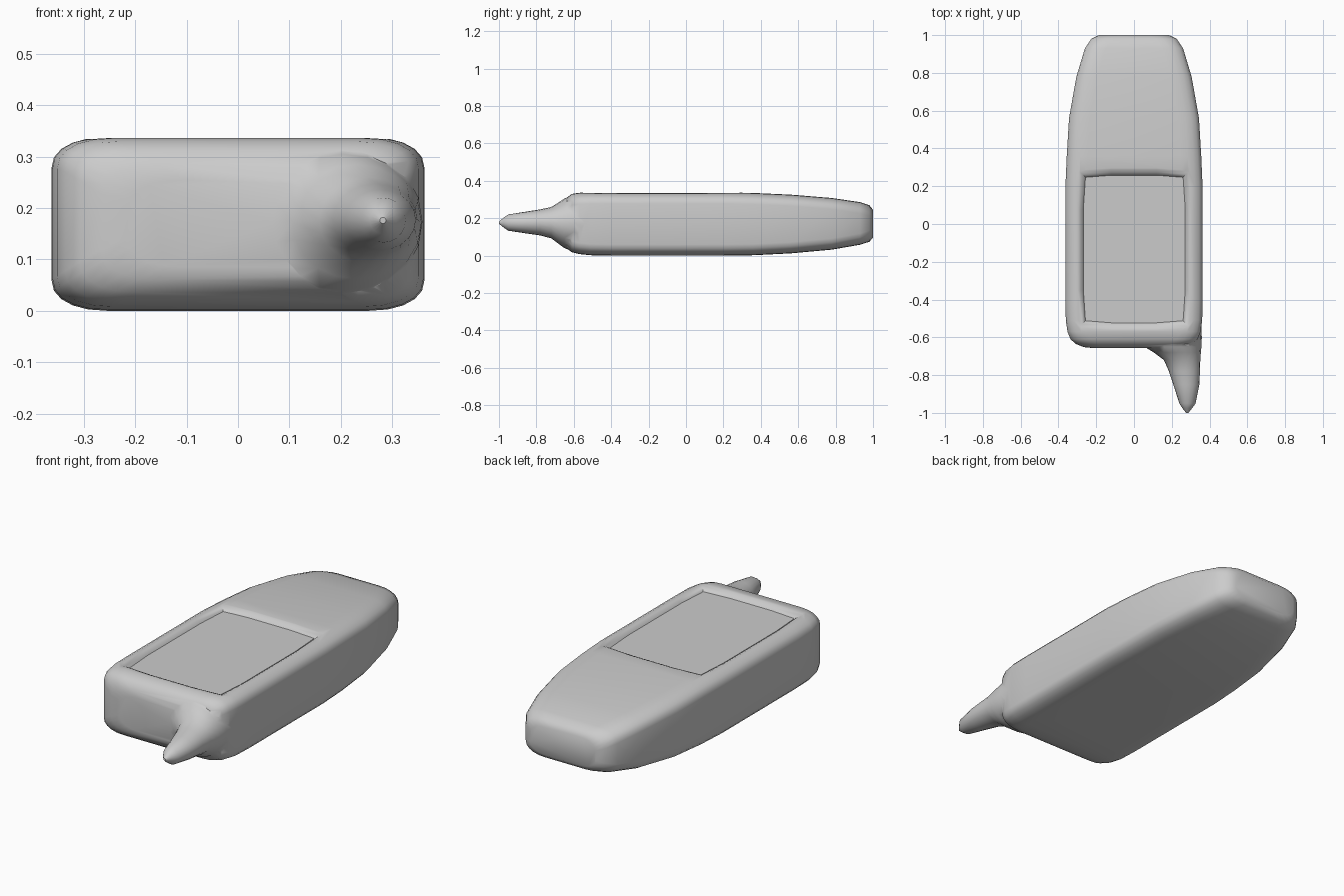
import bpy, bmesh, math

if "Cube" in bpy.data.objects:
    bpy.data.objects.remove(bpy.data.objects["Cube"])

grey = bpy.data.materials.new("plain grey")
grey.diffuse_color = (0.6, 0.6, 0.6, 1)
grey.use_nodes = True
grey.node_tree.nodes["Principled BSDF"].inputs["Base Color"].default_value = grey.diffuse_color


def loft(name, rings):
    """Skin a list of equal-length point rings and cap both ends."""
    bm = bmesh.new()
    loops = [[bm.verts.new(p) for p in ring] for ring in rings]
    n = len(loops[0])
    for a, b in zip(loops, loops[1:]):
        for i in range(n):
            j = (i + 1) % n
            bm.faces.new((a[i], a[j], b[j], b[i]))
    bm.faces.new(loops[0][::-1])
    bm.faces.new(loops[-1])
    bmesh.ops.recalc_face_normals(bm, faces=bm.faces)
    mesh = bpy.data.meshes.new(name)
    bm.to_mesh(mesh)
    bm.free()
    ob = bpy.data.objects.new(name, mesh)
    bpy.context.collection.objects.link(ob)
    mesh.materials.append(grey)
    return ob


def body_ring(y, w, lo, hi):
    """Rounded rectangle across the body."""
    rx, rz, pts = 0.11, min(0.06, (hi - lo) / 3), []
    for k, (sx, sz) in enumerate(((1, 1), (-1, 1), (-1, -1), (1, -1))):
        cz = hi - rz if sz > 0 else lo + rz
        for i in range(6):
            a = math.radians(90 * k + 18 * i)
            c, s = math.cos(a), math.sin(a)
            px = math.copysign(abs(c) ** 0.9, c) * rx
            pz = math.copysign(abs(s) ** 0.9, s) * rz
            pts.append((sx * (w - rx) + px, y, cz + pz))
    return pts


def oval_ring(y, x0, x1, z0, z1):
    pts = []
    for i in range(20):
        a = math.tau * i / 20
        pts.append(((x0 + x1) / 2 + (x1 - x0) / 2 * math.cos(a), y,
                    (z0 + z1) / 2 + (z1 - z0) / 2 * math.sin(a)))
    return pts


def screen_ring(z, d):
    """Slightly bowed rectangle, grown outward by d."""
    x0, x1, y0, y1 = -0.257 - d, 0.260 + d, -0.512 - d, 0.247 + d
    b = 0.011
    return [(x0, y0, z), (-0.12, y0 - b, z), (0.12, y0 - b, z), (x1, y0, z),
            (x1 + b, -0.35, z), (x1 + b, 0.08, z),
            (x1, y1, z), (0.12, y1 + b, z), (-0.12, y1 + b, z), (x0, y1, z),
            (x0 - b, 0.08, z), (x0 - b, -0.35, z)]


def boolean(ob, other, op):
    m = ob.modifiers.new(op.lower(), 'BOOLEAN')
    m.operation, m.object, m.solver = op, other, 'EXACT'
    bpy.context.view_layer.objects.active = ob
    bpy.ops.object.modifier_apply(modifier=m.name)
    bpy.data.objects.remove(other)


# Handset shell: y, half width, bottom, top
body = loft("body", [body_ring(*r) for r in (
    (-0.657, 0.215, 0.085, 0.255), (-0.652, 0.265, 0.06, 0.285),
    (-0.635, 0.308, 0.036, 0.312), (-0.61, 0.336, 0.018, 0.33),
    (-0.57, 0.352, 0.008, 0.336), (-0.51, 0.361, 0.002, 0.338),
    (-0.4, 0.363, 0, 0.338), (0.2, 0.363, 0, 0.338),
    (0.36, 0.356, 0.002, 0.335), (0.56, 0.344, 0.012, 0.326),
    (0.78, 0.305, 0.032, 0.308), (0.93, 0.260, 0.058, 0.286),
    (0.98, 0.226, 0.074, 0.270), (1.0, 0.185, 0.095, 0.245))])

# Aerial that flares into the front right corner: y, x range, z range
aerial = loft("aerial", [oval_ring(*r) for r in (
    (-0.50, 0.06, 0.355, 0.02, 0.325), (-0.60, 0.04, 0.359, 0.022, 0.325),
    (-0.65, 0.055, 0.357, 0.04, 0.305), (-0.68, 0.105, 0.354, 0.062, 0.285),
    (-0.72, 0.158, 0.351, 0.092, 0.260), (-0.78, 0.185, 0.349, 0.108, 0.247),
    (-0.85, 0.208, 0.346, 0.118, 0.236), (-0.95, 0.240, 0.326, 0.133, 0.220),
    (-0.975, 0.256, 0.308, 0.150, 0.203), (-1.0, 0.276, 0.288, 0.170, 0.182))])
boolean(body, aerial, 'UNION')

# Softly sloped screen recess
recess = loft("screen_recess", [screen_ring(z, d) for z, d in (
    (0.310, 0), (0.317, 0.004), (0.328, 0.016), (0.335, 0.032),
    (0.339, 0.05), (0.36, 0.055))])
recess.hide_render = True
boolean(body, recess, 'DIFFERENCE')

# Flat screen plate
screen = loft("screen", [screen_ring(0.309, 0.0), screen_ring(0.317, 0.0)])

bpy.ops.object.select_all(action='DESELECT')
body.select_set(True)
bpy.context.view_layer.objects.active = body
bpy.ops.object.shade_smooth_by_angle(angle=math.radians(50))
